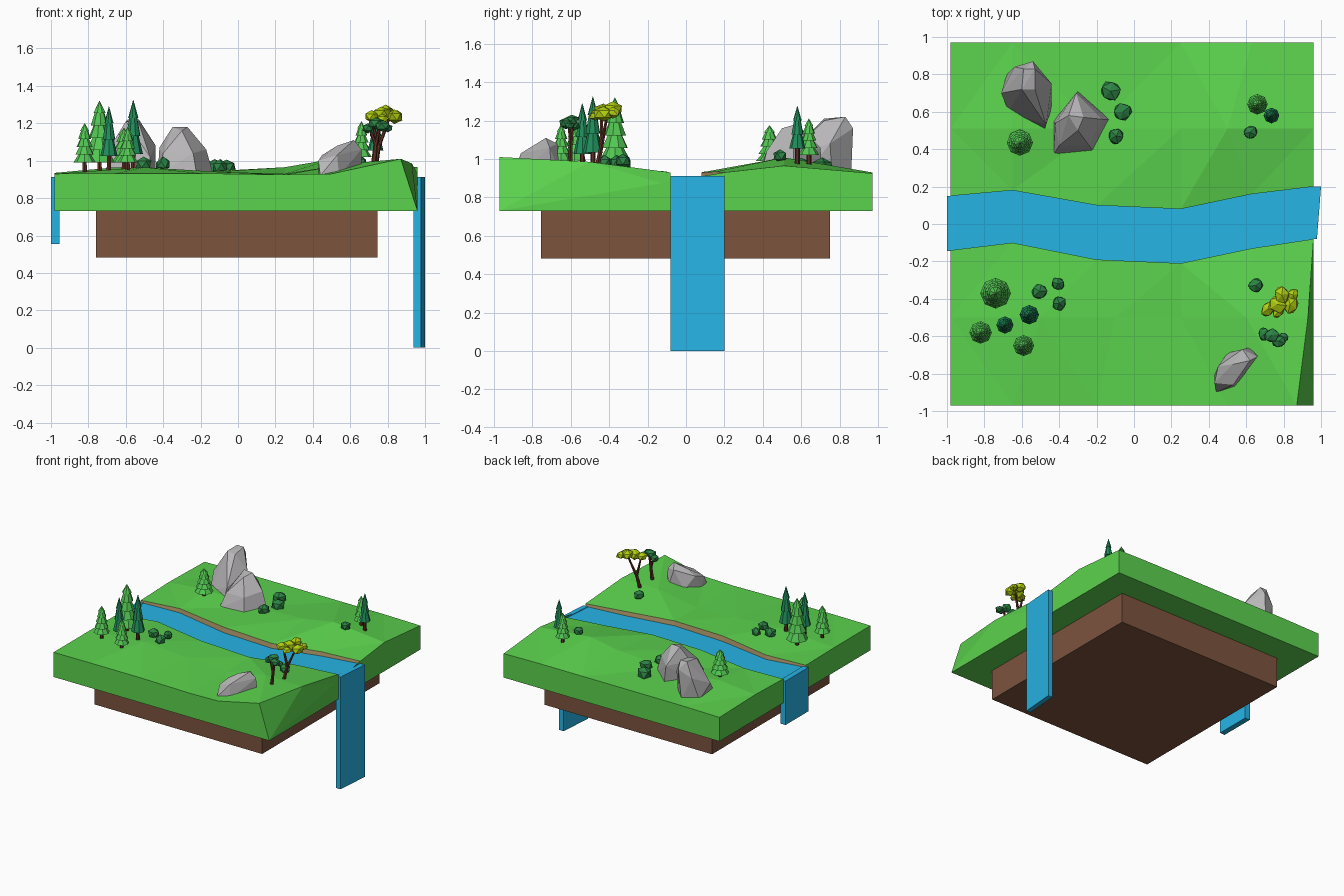
import bpy, bmesh, math, random
from mathutils import Vector, Matrix

if "Cube" in bpy.data.objects:
    bpy.data.objects.remove(bpy.data.objects["Cube"])

random.seed(4)


def mat(name, r, g, b):
    m = bpy.data.materials.new(name)
    m.diffuse_color = (r, g, b, 1)
    m.use_nodes = True
    m.node_tree.nodes["Principled BSDF"].inputs["Base Color"].default_value = m.diffuse_color
    return m


GRASS = mat("grass green", .105, .65, .075)
SOIL = mat("soil brown", .205, .087, .048)
WATER = mat("water blue", .02, .46, .79)
SAND = mat("bank sand", .55, .4, .18)
ROCK = mat("rock grey", .48, .47, .48)
BARK = mat("bark brown", .11, .03, .018)
PINE = mat("light pine green", .085, .57, .085)
FIR = mat("dark fir green", .014, .27, .105)
BUSH = mat("bush green", .026, .23, .06)
LIME = mat("lime canopy", .44, .62, .005)


def finish(bm, name, *mats):
    bmesh.ops.recalc_face_normals(bm, faces=bm.faces)
    me = bpy.data.meshes.new(name)
    bm.to_mesh(me)
    bm.free()
    for m in mats:
        me.materials.append(m)
    ob = bpy.data.objects.new(name, me)
    bpy.context.collection.objects.link(ob)
    return ob


def loft(bm, rings):
    """Closed rings joined in order, capped at both ends; returns side faces as (edge index, face)."""
    vr = [[bm.verts.new(p) for p in r] for r in rings]
    n = len(vr[0])
    sides = []
    for a, b in zip(vr, vr[1:]):
        for i in range(n):
            j = (i + 1) % n
            sides.append((i, bm.faces.new((a[i], a[j], b[j], b[i]))))
    bm.faces.new(vr[0][::-1])
    bm.faces.new(vr[-1])
    return sides


def cone(bm, x, y, z0, z1, r0, r1, n=8, turn=0.0):
    m = Matrix.Translation((x, y, (z0 + z1) / 2)) @ Matrix.Rotation(turn, 4, 'Z')
    bmesh.ops.create_cone(bm, cap_ends=True, segments=n, radius1=r0, radius2=r1,
                          depth=z1 - z0, matrix=m)


def blob(bm, x, y, z, rx, ry, rz, rough=.12):
    """Rough low-poly ball."""
    m = Matrix.Translation((x, y, z)) @ Matrix.Rotation(random.uniform(0, 6), 4, 'Z')
    vs = bmesh.ops.create_icosphere(bm, subdivisions=1, radius=1)['verts']
    for v in vs:
        c = v.co * random.uniform(1 - rough, 1 + rough)
        v.co = m @ Vector((c.x * rx, c.y * ry, c.z * rz))


def tube(bm, path, radii, n=6):
    loft(bm, [[(p[0] + r * math.cos(2 * math.pi * i / n), p[1] + r * math.sin(2 * math.pi * i / n), p[2])
               for i in range(n)] for p, r in zip(path, radii)])


# River outline and surface height, shared by the terrain and the water
XS = [-.98, -.65, -.2, .25, .63, .96]
SOUTH = [-.14, -.10, -.19, -.21, -.13, -.08]
NORTH = [.15, .18, .10, .08, .16, .20]
LEVEL = [.908, .9, .89, .89, .9, .908]

# Grass slab: one cross-section per column, lofted along x
front_x = [-.98, -.65, -.2, .25, .5, .87]
mid_x = [-.98, -.5, -.1, .25, .6, .93]
z_front = [.93, .932, .932, .925, .93, 1.01]
z_south = [.93, .965, .94, .925, .985, .985]
z_bank = [.925, .935, .935, .93, .935, .93]
z_north = [.935, .965, .94, .965, 1.008, .965]
z_back = [.925, .93, .93, .93, .93, .925]
rings = []
for i, x in enumerate(XS):
    s, n = SOUTH[i], NORTH[i]
    rings.append([(x, -.97, .73), (front_x[i], -.97, z_front[i]), (mid_x[i], -.5, z_south[i]),
                  (x, s, z_bank[i]), (x, s, .86), (x, n, .86), (x, n, z_bank[i]),
                  (x if i != 4 else .5, .51, z_north[i]), (x, .97, z_back[i]), (x, .97, .73)])
bm = bmesh.new()
for k, f in loft(bm, rings):
    f.material_index = 1 if k in (3, 4, 5) else 0
bmesh.ops.triangulate(bm, faces=bm.faces)
finish(bm, "grass_slab", GRASS, SAND)

# Soil block
bm = bmesh.new()
bmesh.ops.create_cube(bm, size=1, matrix=Matrix.Translation((-.0075, -.002, .61))
                      @ Matrix.Diagonal((1.505, 1.505, .255, 1)))
finish(bm, "soil_block", SOIL)

# River and the two waterfalls
bm = bmesh.new()
loft(bm, [[(x, s, .855), (x, s, h), (x, n, h), (x, n, .855)] for x, s, n, h in zip(XS, SOUTH, NORTH, LEVEL)])
finish(bm, "river", WATER)


def fall(name, corners, z0, z1):
    b = bmesh.new()
    loft(b, [[(x, y, z) for x, y in corners] for z in (z0, z1)])
    finish(b, name, WATER)


fall("right_waterfall", [(.938, -.08), (.978, -.08), (1, .2), (.96, .2)], 0, .912)
fall("left_waterfall", [(-1, -.145), (-.955, -.14), (-.955, .15), (-1, .15)], .555, .912)


# Boulders: convex hulls of a few points
def boulder(name, pts):
    b = bmesh.new()
    vs = [b.verts.new(p) for p in pts]
    r = bmesh.ops.convex_hull(b, input=vs)
    junk = {v for v in r['geom_interior'] + r['geom_unused'] if isinstance(v, bmesh.types.BMVert)}
    bmesh.ops.delete(b, geom=list(junk), context='VERTS')
    bmesh.ops.dissolve_limit(b, angle_limit=math.radians(6), verts=b.verts, edges=b.edges)
    finish(b, name, ROCK)


boulder("tall_boulder", [(-.67, .6, .92), (-.48, .5, .92), (-.44, .62, .92), (-.46, .76, .92), (-.56, .86, .92),
                         (-.68, .8, .92), (-.71, .7, 1.03), (-.64, .84, 1.1), (-.54, .87, 1.16),
                         (-.44, .75, 1.08), (-.47, .53, 1.02), (-.6, .72, 1.21), (-.53, .72, 1.2),
                         (-.59, .83, 1.22), (-.53, .83, 1.22)])
boulder("peaked_boulder", [(-.43, .37, .92), (-.22, .39, .92), (-.13, .56, .92), (-.3, .71, .92), (-.43, .55, .92),
                           (-.4, .42, 1.04), (-.24, .42, 1.04), (-.17, .56, 1.06), (-.31, .7, 1.06),
                           (-.42, .54, 1.07), (-.35, .58, 1.18), (-.27, .57, 1.18), (-.3, .5, 1.16)])
boulder("wedge_boulder", [(.43, -.81, .92), (.44, -.9, .92), (.54, -.87, .92), (.66, -.7, .94), (.62, -.66, .94),
                          (.5, -.69, .93), (.43, -.85, 1.0), (.45, -.76, 1.03), (.53, -.86, 1.03),
                          (.66, -.71, 1.06), (.62, -.73, 1.11), (.53, -.75, 1.08), (.58, -.67, 1.08)])


# Conifers: trunk plus stacked tapering tiers
def conifer(name, x, y, z0, top, r, tiers, trunk, leaf):
    b = bmesh.new()
    cone(b, x, y, z0, z0 + trunk + .03, .014, .012, 6)
    finish(b, name + "_trunk", BARK)
    b = bmesh.new()
    base, step = z0 + trunk, (top - z0 - trunk) / tiers
    for t in range(tiers):
        rr = r * (1 - .7 * t / tiers)
        last = t == tiers - 1
        cone(b, x, y, base + t * step, top if last else base + (t + 1.25) * step,
             rr, .001 if last else rr * .45, 8, t * .3)
    finish(b, name + "_foliage", leaf)


for i, (x, y, z, top, r) in enumerate([(-.74, -.37, .94, 1.32, .082), (-.82, -.58, .94, 1.2, .06),
                                       (-.59, -.65, .94, 1.18, .056), (-.61, .435, .94, 1.175, .07),
                                       (.66, .64, .97, 1.21, .055)]):
    conifer(f"light_pine_{i + 1}", x, y, z, top, r, 5, .05, PINE)
for i, (x, y, z, top, r) in enumerate([(-.69, -.54, .94, 1.29, .046), (-.56, -.485, .95, 1.325, .052),
                                       (.735, .58, .97, 1.275, .042)]):
    conifer(f"dark_fir_{i + 1}", x, y, z, top, r, 3, .085, FIR)

# Bushes
for i, (x, y, z, r) in enumerate([(-.125, .71, .96, .058), (-.06, .6, .965, .05), (-.095, .47, .965, .045),
                                  (-.505, -.36, .98, .046), (-.405, -.32, .975, .038), (-.4, -.425, .98, .042),
                                  (.65, -.33, .99, .042), (.62, .49, 1.015, .04)]):
    bm = bmesh.new()
    blob(bm, x, y, z, r, r, r * .9)
    finish(bm, f"bush_{i + 1}", BUSH)


# Broadleaf trees: forked trunk and a cluster of blobs
def broadleaf(name, trunks, blobs, leaf):
    b = bmesh.new()
    for path in trunks:
        tube(b, path, [.015, .012, .007][-len(path):])
    finish(b, name + "_trunk", BARK)
    b = bmesh.new()
    for x, y, z, r in blobs:
        blob(b, x, y, z, r, r * .85, r * .75)
    finish(b, name + "_canopy", leaf)


broadleaf("lime_tree", [[(.735, -.46, .97), (.75, -.44, 1.07), (.81, -.41, 1.23)],
                        [(.75, -.44, 1.08), (.715, -.44, 1.22)]],
          [(.715, -.455, 1.235, .045), (.765, -.43, 1.25, .055), (.79, -.38, 1.26, .05),
           (.835, -.43, 1.235, .052), (.85, -.38, 1.24, .038), (.77, -.47, 1.225, .036)], LIME)
broadleaf("green_tree", [[(.725, -.605, .97), (.735, -.6, 1.08), (.76, -.61, 1.19)],
                         [(.735, -.6, 1.09), (.705, -.59, 1.17)]],
          [(.695, -.59, 1.175, .038), (.735, -.595, 1.2, .045), (.775, -.625, 1.185, .042),
           (.8, -.605, 1.175, .03)], BUSH)
